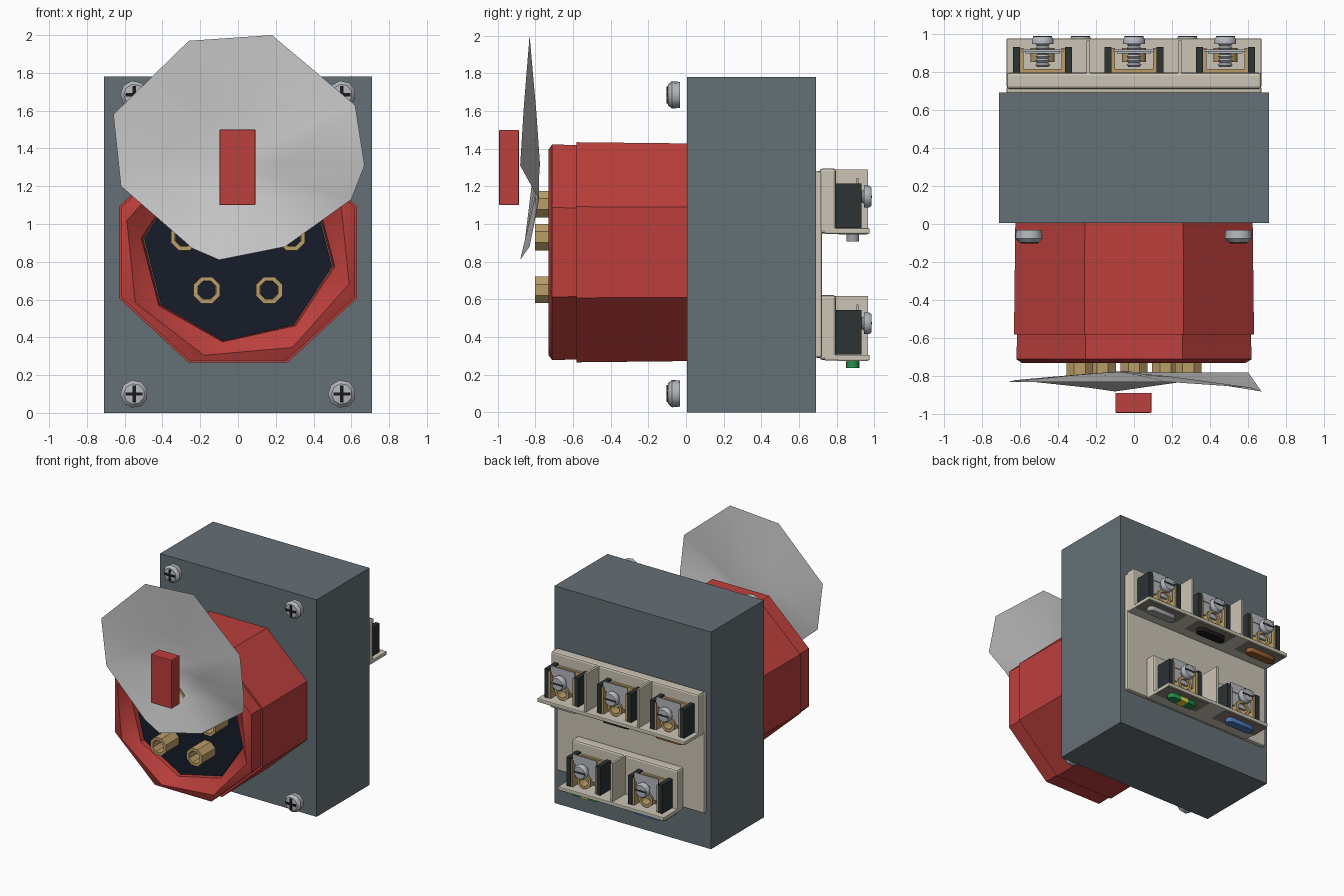
import bpy, bmesh
from math import sin, cos, pi, radians
from mathutils import Matrix

if "Cube" in bpy.data.objects:
    bpy.data.objects.remove(bpy.data.objects["Cube"])

MATS = {}
COLOURS = dict(slate=(.13, .16, .18), red=(.50, .05, .045), navy=(.008, .012, .022),
               gold=(.50, .34, .14), steel=(.45, .47, .50), metal=(.62, .62, .60),
               cream=(.60, .56, .46), dark=(.025, .032, .034), black=(.01, .01, .01),
               brown=(.30, .11, .03), green=(.02, .28, .07), yellow=(.8, .65, .05),
               blue=(.07, .18, .45), tan=(.26, .23, .19), grey=(.35, .36, .37))


def finish(name, bm, colour, angle=None, bevel=0, recalc=True):
    if recalc:
        bmesh.ops.recalc_face_normals(bm, faces=bm.faces)
    me = bpy.data.meshes.new(name)
    bm.to_mesh(me)
    bm.free()
    ob = bpy.data.objects.new(name, me)
    bpy.context.collection.objects.link(ob)
    if colour not in MATS:
        MATS[colour] = bpy.data.materials.new(colour)
        MATS[colour].diffuse_color = (*COLOURS[colour], 1)
    me.materials.append(MATS[colour])
    if angle:
        bpy.ops.object.select_all(action='DESELECT')
        ob.select_set(True)
        bpy.context.view_layer.objects.active = ob
        bpy.ops.object.shade_smooth_by_angle(angle=radians(angle))
    if bevel:
        m = ob.modifiers.new("bevel", 'BEVEL')
        m.width, m.segments = bevel, 2
    return ob


def box(name, x, y, z, colour, bevel=0):
    """Box from (min, max) pairs."""
    bm = bmesh.new()
    size = [b - a for a, b in (x, y, z)]
    mid = [(a + b) / 2 for a, b in (x, y, z)]
    bmesh.ops.create_cube(bm, size=1, matrix=Matrix.Translation(mid) @ Matrix.Diagonal((*size, 1)))
    return finish(name, bm, colour, bevel=bevel)


def lathe(name, profile, n, cx, cz, colour, sx=1, caps=True, loop=False, angle=35):
    """Rings (radius, y, twist in steps) around a y axis."""
    bm = bmesh.new()
    rings = []
    for r, y, *tw in profile:
        t = tw[0] if tw else 0
        rings.append([bm.verts.new((cx + sx * r * cos((i + .5 + t) * 2 * pi / n), y,
                                    cz + r * sin((i + .5 + t) * 2 * pi / n))) for i in range(n)])
    pairs = list(zip(rings, rings[1:])) + ([(rings[-1], rings[0])] if loop else [])
    for a, b in pairs:
        for i in range(n):
            j = (i + 1) % n
            bm.faces.new((a[i], a[j], b[j], b[i]))
    if caps and not loop:
        bm.faces.new(rings[0])
        bm.faces.new(rings[-1])
    return finish(name, bm, colour, angle)


# Housing
box("housing", (-.71, .71), (.005, .69), (0, 1.78), "slate")

# Round socket sleeve with rolled rim, and dark insert
lathe("socket_sleeve", [(.625, .01), (.632, -.58), (.615, -.58), (.62, -.71),
                        (.57, -.73, .12), (.48, -.66, .3), (.47, -.54, .3)],
      8, 0, .85, "red", sx=1.08, caps=False, angle=30)
lathe("socket_insert", [(.475, -.63, .3), (.46, -.56, .3), (.46, -.5, .3)],
      8, 0, .85, "navy", sx=1.06, angle=30)

# Five hollow contact pins
for i, (x, z) in enumerate([(-.165, .65), (.165, .65), (-.285, .93), (.285, .93), (0, 1.105)]):
    lathe(f"contact_pin_{i}", [(.076, -.55), (.076, -.8), (.052, -.8), (.05, -.55)],
          8, x, z, "gold", caps=False, loop=True)
    lathe(f"pin_bore_{i}", [(.052, -.57), (.052, -.565)], 8, x, z, "navy")

# Dished cover flap: fan of rim points around an off-centre hub
rim = [(-.26, -.83, 1.97), (.18, -.83, 2.0), (.62, -.86, 1.63), (.67, -.88, 1.31),
       (.60, -.78, 1.13), (.25, -.83, .88), (-.1, -.88, .81), (-.24, -.86, .87),
       (-.62, -.82, 1.2), (-.66, -.83, 1.58)]
bm = bmesh.new()
outer = [bm.verts.new(p) for p in rim]
inner = [bm.verts.new((-.08 + .4 * (x + .08), -.78 + .28 * (y + .78), 1.32 + .4 * (z - 1.32)))
         for x, y, z in rim]
hub = bm.verts.new((-.08, -.775, 1.32))
for i in range(len(rim)):
    j = (i + 1) % len(rim)
    bm.faces.new((outer[i], outer[j], inner[j], inner[i]))
    bm.faces.new((inner[i], inner[j], hub))
finish("cover_flap", bm, "metal", 40)
box("flap_tab", (-.098, .092), (-.992, -.887), (1.1, 1.5), "red", .005)

# Cross-head front screws
for i, (x, z) in enumerate([(sx * .55, z) for sx in (-1, 1) for z in (.1, 1.685)]):
    lathe(f"front_screw_{i}", [(.07, -.032), (.074, -.075), (.055, -.096), (.02, -.1)],
          9, x, z, "steel", angle=40)
    box(f"cross_slot_h_{i}", (x - .045, x + .045), (-.103, -.09), (z - .009, z + .009), "black")
    box(f"cross_slot_v_{i}", (x - .009, x + .009), (-.103, -.09), (z - .045, z + .045), "black")


def terminal(tag, x, dz):
    """Screw terminal; heights are for the upper row, dz shifts it."""
    def b(part, x0, x1, y, z0, z1, colour):
        box(f"{part}_{tag}", (x + x0, x + x1), y, (z0 + dz, z1 + dz), colour)
    for s, side in ((-1, "a"), (1, "b")):
        lo, hi = sorted((s * .118, s * .155))
        b("terminal_wall_" + side, lo, hi, (.785, .93), .98, 1.215, "dark")
        lo, hi = sorted((s * .1, s * .118))
        b("clamp_side_" + side, lo, hi, (.79, .925), .98, 1.2, "gold")
    b("clamp_back", -.118, .118, (.785, .815), .98, 1.2, "gold")
    b("clamp_plate", -.09, .09, (.895, .91), 1.06, 1.2, "steel")
    b("pressure_plate", -.11, .11, (.906, .916), 1.17, 1.245, "steel")
    # Wire eye, threaded shaft and slotted head
    lathe(f"wire_eye_{tag}", [(.065, .85), (.065, .925), (.042, .925), (.042, .85)],
          14, x, 1.055 + dz, "gold", caps=False, loop=True)
    thread = [(.04 if k % 2 else .03, .825 + k * .011) for k in range(12)]
    lathe(f"screw_shaft_{tag}", thread, 14, x, 1.145 + dz, "steel")
    lathe(f"screw_head_{tag}", [(.058, .945), (.058, .97), (.048, .985)], 18, x, 1.145 + dz, "steel")
    b("screw_slot", -.05, .05, (.98, .987), 1.138, 1.152, "dark")


def terminal_row(tag, half, dz, xs, dividers, tags):
    # Backing block, shelf and dividers
    box(f"{tag}_block", (-half, half), (.71, .795), (.95 + dz, 1.295 + dz), "cream", .015)
    box(f"{tag}_shelf", (-half, half), (.735, .975), (.948 + dz, .978 + dz), "cream", .006)
    for i, x in enumerate(dividers):
        box(f"{tag}_divider_{i}", (x - .009, x + .009), (.76, .965), (.96 + dz, 1.29 + dz), "cream")
    for i, (x, colour) in enumerate(zip(xs, tags)):
        terminal(f"{tag}_{i}", x, dz)
        # Label recess and rounded colour tag under the shelf
        w = .2
        box(f"{tag}_recess_{i}", (x - w, x + w) if half < .6 else (x - .18, x + .18),
            (.81, .96), (.944 + dz, .95 + dz), "tan")
        bm = bmesh.new()
        top, bot = [], []
        for k in range(16):
            a = k * 2 * pi / 16 + pi / 16
            px, py = x + (.09 if cos(a) > 0 else -.09) + .035 * cos(a), .885 + .035 * sin(a)
            top.append(bm.verts.new((px, py, .95 + dz)))
            bot.append(bm.verts.new((px, py, .908 + dz)))
        bm.faces.new(top)
        bm.faces.new(bot)
        for k in range(16):
            j = (k + 1) % 16
            bm.faces.new((top[k], top[j], bot[j], bot[k]))
        finish(f"{tag}_colour_tag_{i}", bm, colour, 35)


# Rear connector plate with an upper row of three and a lower row of two terminals
box("rear_plate", (-.67, .67), (.685, .722), (.29, 1.28), "cream", .012)
terminal_row("upper", .67, 0, (.48, 0, -.48), (-.24, .24), ("grey", "black", "brown"))
terminal_row("lower", .48, -.672, (.28, -.28), (0,), ("green", "blue"))
box("earth_stripe", (.25, .31), (.849, .921), (.235, .27), "yellow")

for m in bpy.data.materials:
    if m.users and not m.is_grease_pencil:
        m.use_nodes = True
        m.node_tree.nodes["Principled BSDF"].inputs["Base Color"].default_value = m.diffuse_color
